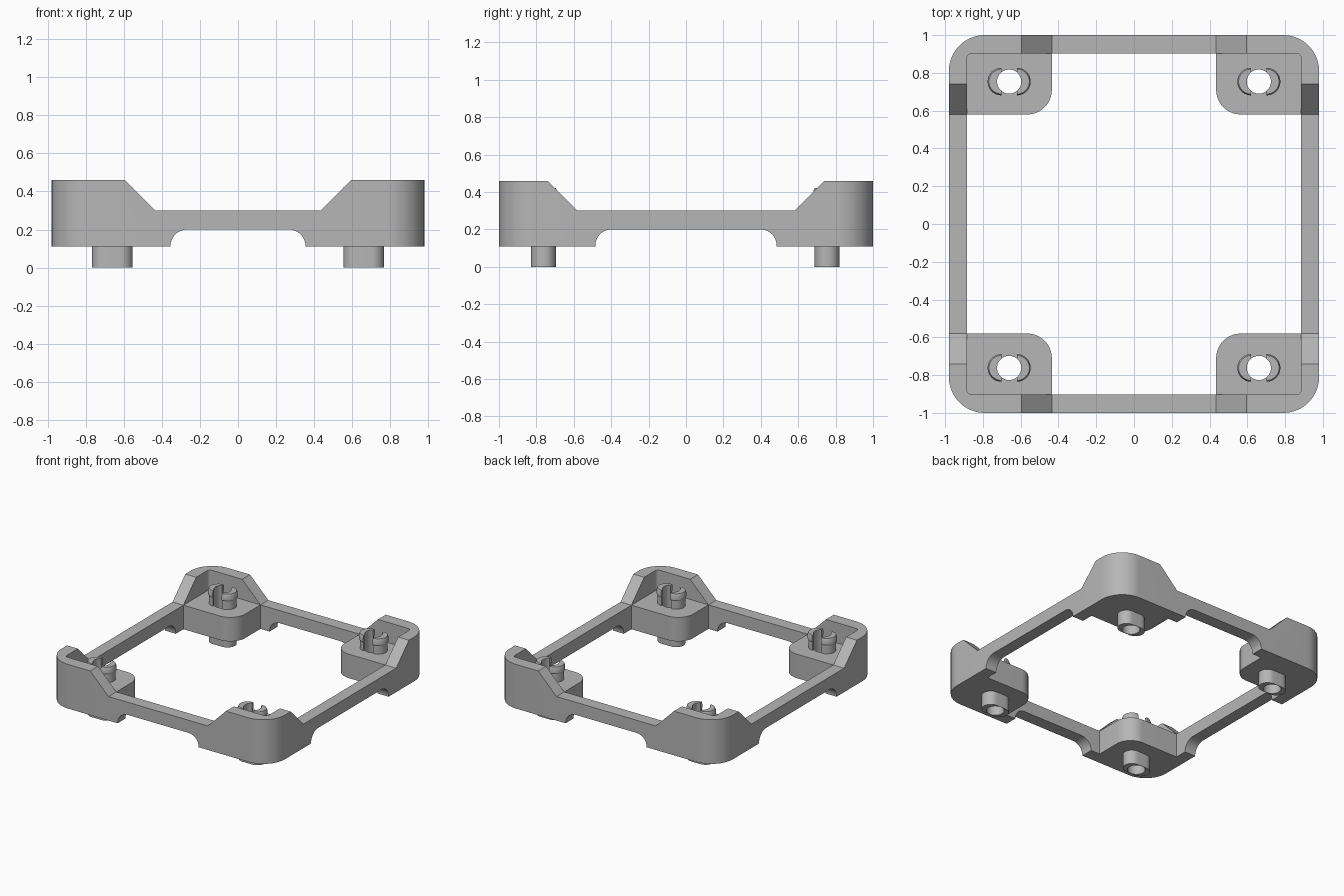
import bpy, bmesh, math
from mathutils import Vector

if "Cube" in bpy.data.objects:
    bpy.data.objects.remove(bpy.data.objects["Cube"], do_unlink=True)

grey = bpy.data.materials.new("plain grey")
grey.use_nodes = True
GREY = (0.47, 0.47, 0.47, 1)
grey.diffuse_color = GREY
grey.node_tree.nodes["Principled BSDF"].inputs["Base Color"].default_value = GREY


def rounded(x0, y0, x1, y1, radii, steps=16):
    """Counter-clockwise outline; radii start at the low corner."""
    corners = [(x0, y0, 1, 1), (x1, y0, -1, 1), (x1, y1, -1, -1), (x0, y1, 1, -1)]
    points = []
    for i, ((x, y, dx, dy), r) in enumerate(zip(corners, radii)):
        if r == 0:
            points.append((x, y))
            continue
        for s in range(steps + 1):
            a = math.pi + (i + s / steps) * math.pi / 2
            points.append((x + dx * r + r * math.cos(a), y + dy * r + r * math.sin(a)))
    return points


def loft(name, rings):
    """Closed solid through equal-length rings of 3D points."""
    bm = bmesh.new()
    loops = [[bm.verts.new(p) for p in ring] for ring in rings]
    n = len(loops[0])
    for a, b in zip(loops, loops[1:]):
        for i in range(n):
            j = (i + 1) % n
            bm.faces.new((a[i], a[j], b[j], b[i]))
    bm.faces.new(loops[0][::-1])
    bm.faces.new(loops[-1])
    bmesh.ops.recalc_face_normals(bm, faces=bm.faces)
    mesh = bpy.data.meshes.new(name)
    bm.to_mesh(mesh)
    bm.free()
    mesh.materials.append(grey)
    obj = bpy.data.objects.new(name, mesh)
    bpy.context.collection.objects.link(obj)
    return obj


def prism(name, outline, low, high, axis="z"):
    place = {"z": lambda u, v, t: (u, v, t),
             "y": lambda u, v, t: (u, t, v),
             "x": lambda u, v, t: (t, u, v)}[axis]
    return loft(name, [[place(u, v, t) for u, v in outline] for t in (low, high)])


def combine(obj, tool, operation):
    tool.hide_render = True
    mod = obj.modifiers.new("combine", "BOOLEAN")
    mod.operation, mod.solver, mod.object = operation, "EXACT", tool
    bpy.context.view_layer.objects.active = obj
    bpy.ops.object.modifier_apply(modifier=mod.name)
    bpy.data.objects.remove(tool, do_unlink=True)


def smooth(obj):
    bpy.ops.object.select_all(action="DESELECT")
    obj.select_set(True)
    bpy.context.view_layer.objects.active = obj
    bpy.ops.object.shade_smooth_by_angle(angle=math.radians(30))


BASE, ARCH, BAR, TOP = 0.11, 0.20, 0.30, 0.46
IN_X, IN_Y = 0.885, 0.902

# Frame: rounded wall, lowered between the corners and arched underneath
frame = prism("frame", rounded(-0.98, -1, 0.98, 1, [0.19] * 4), BASE, TOP)
combine(frame, prism("opening", rounded(-IN_X, -IN_Y, IN_X, IN_Y, [0.025] * 4, 6), 0, 1), "DIFFERENCE")
for axis, foot, arch in (("y", 0.435, 0.355), ("x", 0.58, 0.485)):
    rise = TOP - BAR
    wide = foot + 2 * rise
    dip = [(-foot, BAR), (foot, BAR), (wide, BAR + 2 * rise), (-wide, BAR + 2 * rise)]
    combine(frame, prism("dip", dip, -2, 2, axis), "DIFFERENCE")
    under = rounded(-arch, 0, arch, ARCH, [0, 0, 0.088, 0.088])
    combine(frame, prism("arch", under, -2, 2, axis), "DIFFERENCE")
smooth(frame)

# Corner mounts: pad with a locating pin below and a split snap peg above
PEG = [(0, 0.066), (0.365, 0.066), (0.376, 0.073), (0.405, 0.073), (0.422, 0.066)]
HALF_SLOT = 0.041
for side, sx in (("left", 1), ("right", -1)):
    for end, sy in (("front", -1), ("back", 1)):
        cx, cy = sx * 0.661, sy * 0.758 - 0.004
        xs = sorted((sx * 0.435, sx * IN_X))
        ys = sorted((sy * 0.58, sy * IN_Y))
        # The free corner is wide, the one against the wall is tight
        radii = [0, 0, 0, 0]
        order = [(-1, -1), (1, -1), (1, 1), (-1, 1)]
        radii[order.index((-sx, -sy))] = 0.13
        radii[order.index((sx, sy))] = 0.025
        mount = prism(f"mount_{end}_{side}", rounded(xs[0], ys[0], xs[1], ys[1], radii), BASE, BAR)

        rings = []
        for z, r in PEG:
            w = HALF_SLOT + r
            outline = rounded(cx - w, cy - r, cx + w, cy + r, [r] * 4, 10)
            # Leave out the doubled points where the round ends meet
            keep = [p for i, p in enumerate(outline) if i not in (21, 43)]
            rings.append([(x, y, z) for x, y in keep])
        peg = loft("peg", rings)
        slot = rounded(cx - HALF_SLOT, cy - 0.2, cx + HALF_SLOT, cy + 0.2, [0] * 4)
        combine(peg, prism("slot", slot, BAR - 0.01, 1), "DIFFERENCE")
        combine(mount, peg, "UNION")
        bore = [(cx + 0.064 * math.cos(i * math.tau / 40), cy + 0.064 * math.sin(i * math.tau / 40))
                for i in range(40)]
        combine(mount, prism("bore", bore, -1, 1), "DIFFERENCE")
        smooth(mount)
